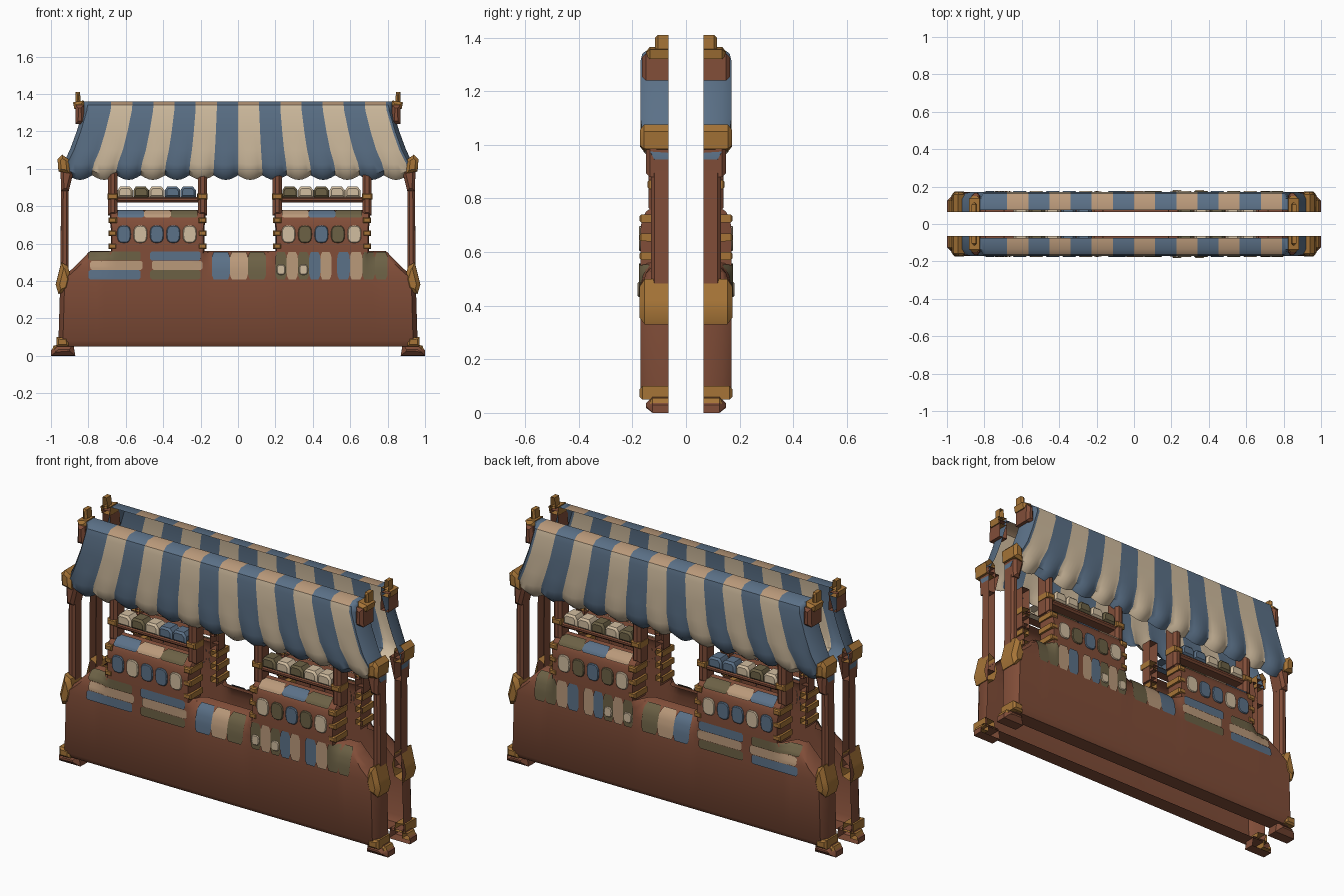
import bpy, bmesh, math

cube = bpy.data.objects.get("Cube")
if cube:
    bpy.data.objects.remove(cube)

INNER = 0.065   # open inner rim of each half


def material(name, rgb):
    m = bpy.data.materials.new(name)
    m.use_nodes = True
    m.diffuse_color = (*rgb, 1)
    m.node_tree.nodes["Principled BSDF"].inputs["Base Color"].default_value = (*rgb, 1)
    return m


BROWN = material("brown wood", (0.22, 0.075, 0.04))
GOLD = material("gold trim", (0.38, 0.175, 0.038))
BLUE = material("slate blue", (0.105, 0.165, 0.245))
BEIGE = material("beige cloth", (0.64, 0.51, 0.35))
TAN = material("tan cloth", (0.49, 0.32, 0.195))
OLIVE = material("olive", (0.15, 0.12, 0.06))


def finish(name, bm, mats):
    """Turn a bmesh into a smooth object repeated on the back."""
    me = bpy.data.meshes.new(name)
    bm.to_mesh(me)
    bm.free()
    for m in mats:
        me.materials.append(m)
    me.shade_smooth()
    me.set_sharp_from_angle(angle=math.radians(40))
    ob = bpy.data.objects.new(name, me)
    bpy.context.scene.collection.objects.link(ob)
    mod = ob.modifiers.new("Back half", "MIRROR")
    mod.use_axis = (False, True, False)
    mod.use_mirror_merge = False
    return ob


def shell(name, outline, depth, mat, bevel=0.015, start=INNER):
    """Front outline (x, z) pulled forward with a bevelled rim and open back."""
    pts = list(outline)
    area = sum(a[0] * b[1] - b[0] * a[1] for a, b in zip(pts, pts[1:] + pts[:1]))
    if area < 0:
        pts.reverse()
    bm = bmesh.new()
    face = bm.faces.new([bm.verts.new((x, -start, z)) for x, z in pts])
    bm.normal_update()
    for thick, push in ((0.0002, depth - start - bevel), (bevel, bevel)):
        bmesh.ops.inset_region(bm, faces=[face], thickness=thick, depth=push,
                               use_boundary=True, use_even_offset=True)
        bm.normal_update()
    return finish(name, bm, [mat])


def box(name, x0, x1, z0, z1, depth, mat, **kw):
    return shell(name, [(x0, z0), (x1, z0), (x1, z1), (x0, z1)], depth, mat, **kw)


def pot(name, x, z, rx, rz, depth, mat):
    """Rounded-square item bulging slightly from the surface behind it."""
    ring = []
    for i in range(16):
        c, s = math.cos(i * math.pi / 8), math.sin(i * math.pi / 8)
        ring.append((x + rx * math.copysign(abs(c) ** 0.7, c),
                     z + rz * math.copysign(abs(s) ** 0.7, s)))
    return shell(name, ring, depth, mat, bevel=0.004, start=depth - 0.008)


def sheet(name, rows, inside, mats, centre=0, paint=None, shape=None):
    """Sheet from rows (y, z, half width), top to bottom, with ends curled in."""
    cols = [(-1, INNER), (-1, 0.135), (-0.975, 1)] + [(f, 1) for f in inside]
    cols += [(0.975, 1), (1, 0.135), (1, INNER)]
    bm = bmesh.new()
    grid = []
    for r, (y, z, half) in enumerate(rows):
        line = []
        for f, cap in cols:
            dy, dz = shape(r, f) if shape else (0, 0)
            line.append(bm.verts.new((centre + f * half, -min(y + dy, cap), z + dz)))
        grid.append(line)
    for r in range(len(rows) - 1):
        for c in range(len(cols) - 1):
            fc = bm.faces.new((grid[r][c], grid[r + 1][c], grid[r + 1][c + 1], grid[r][c + 1]))
            if paint:
                fc.material_index = paint(r, (cols[c][0] + cols[c + 1][0]) / 2)
    return finish(name, bm, mats)


def front(rows, z):
    """Depth of a sheet at height z."""
    for (ya, za, _), (yb, zb, _) in zip(rows, rows[1:]):
        if zb <= z <= za and za > zb:
            return yb + (ya - yb) * (z - zb) / (za - zb)
    return rows[0][0]


def drape(name, depth, x0, x1, z0, z1, mat):
    """Thin rounded plate lying on a surface given by depth(x, z)."""
    bm = bmesh.new()
    n, grid = 8, []
    for i in range(n + 1):
        z = z1 + (z0 - z1) * i / n
        trim = 0.010 if i in (0, n) else 0.002 if i in (1, n - 1) else 0
        xs = [x0 + trim + (x1 - x0 - 2 * trim) * k / n for k in range(n + 1)]
        grid.append([bm.verts.new((x, -depth(x, z) - 0.006, z + 0.004)) for x in xs])
    for a, b in zip(grid, grid[1:]):
        for k in range(n):
            bm.faces.new((a[k], b[k], b[k + 1], a[k + 1]))
    return finish(name, bm, [mat])


# Striped awning with scalloped hem
STRIPES = 7.3
TOP = 0.825
roof_rows = [(0.075, 1.36, TOP), (0.135, 1.36, TOP), (0.163, 1.34, TOP),
             (0.17, 1.31, TOP * 1.005), (0.17, 1.2, TOP * 1.045), (0.17, 1.1, TOP * 1.09),
             (0.168, 1.03, TOP * 1.135), (0.158, 0.99, TOP * 1.15), (0.12, 0.965, TOP * 1.15)]
steps = [i / 6 for i in range(-42, 43)]


def hem(r, f):
    w = abs(math.sin(math.pi * f * STRIPES))
    return (0.012 * (w - 1) if r > 5 else 0, -0.025 * w * max(0, r - 5) / 3)


def stripe(r, f):
    i = max(-7, math.floor(f * STRIPES))
    return 0 if i % 2 else 2 if r < 2 else 1


sheet("awning", roof_rows, [s / STRIPES for s in steps], [BLUE, BEIGE, TAN],
      paint=stripe, shape=hem)

# Counter: rounded top edge, upright below the two display units
counter = [(0.075, 0.56, 0.79), (0.12, 0.552, 0.80), (0.15, 0.52, 0.83), (0.165, 0.47, 0.88),
           (0.17, 0.41, 0.95), (0.17, 0.08, 0.96), (0.15, 0.05, 0.955), (INNER, 0.05, 0.95)]


def upright(x, y):
    t = (0.29 - abs(abs(x) - 0.44)) / 0.05
    return (0.17 - y) * min(1, max(0, t))


def swell(r, f):
    y, z, half = counter[r]
    return (upright(f * half, y) if z > 0.3 else 0, 0)


def counter_depth(x, z):
    y = front(counter, z)
    return y + upright(x, y)


sheet("counter", counter, [i / 40 for i in range(-38, 39)], [BROWN], shape=swell)

# Goods laid out on the counter: stacked in rows, then side by side
for n, (x0, x1, stack) in enumerate([(-0.80, -0.52, (BLUE, TAN, OLIVE)),
                                     (-0.47, -0.20, (OLIVE, TAN, BLUE))]):
    for i, mat in enumerate(stack):
        drape(f"counter_roll_{n}_{i}", counter_depth, x0 + 0.01 * (i % 2), x1 + 0.01 * (i % 2),
              0.405 + 0.05 * i, 0.454 + 0.05 * i, mat)
for n, (x0, x1, row) in enumerate([(-0.14, 0.15, (BLUE, TAN, OLIVE)),
                                   (0.20, 0.50, (OLIVE, TAN, OLIVE, BLUE, TAN)),
                                   (0.53, 0.80, (BLUE, TAN, OLIVE, OLIVE))]):
    w = (x1 - x0) / len(row)
    for i, mat in enumerate(row):
        drape(f"counter_cloth_{n}_{i}", counter_depth, x0 + w * i, x0 + w * (i + 1),
              0.405, 0.55, mat)
for i, x in enumerate((0.23, 0.35)):
    pot(f"counter_jar_{i}", x, 0.46, 0.024, 0.028, 0.181, BEIGE)

# Two display units standing on the counter
units = [("right", -0.43, (BLUE, TAN, OLIVE), (BLUE, BEIGE, BLUE, BLUE, BEIGE),
          (BEIGE, OLIVE, BEIGE, BLUE, BLUE)),
         ("left", 0.45, (TAN, BLUE, OLIVE), (BEIGE, OLIVE, BLUE, OLIVE, BEIGE),
          (OLIVE, BEIGE, OLIVE, BEIGE, BEIGE))]
for side, cx, tops, pots, parcels in units:
    unit = [(0.075, 0.78, 0.255), (0.12, 0.772, 0.255), (0.15, 0.75, 0.255),
            (0.165, 0.72, 0.255), (0.17, 0.68, 0.25), (0.17, 0.55, 0.25)]
    sheet(f"{side}_unit", unit, [0], [BROWN], centre=cx)
    for i, mat in enumerate(tops):
        x = cx - 0.215 + 0.143 * i
        drape(f"{side}_top_cloth_{i}", lambda x, z: front(unit, z), x, x + 0.143,
              0.735, 0.776, mat)
    for i, mat in enumerate(pots):
        pot(f"{side}_pot_{i}", cx - 0.18 + 0.088 * i, 0.65, 0.037, 0.047, 0.176, mat)
    # Upper shelf with parcels
    box(f"{side}_shelf", cx - 0.24, cx + 0.24, 0.82, 0.85, 0.13, BROWN, bevel=0.01)
    for i, mat in enumerate(parcels):
        x = cx - 0.172 + 0.084 * i
        shell(f"{side}_parcel_{i}", [(x - 0.041, 0.846), (x + 0.041, 0.846), (x + 0.041, 0.885),
                                     (x + 0.024, 0.905), (x - 0.028, 0.905), (x - 0.041, 0.885)],
              0.135, mat, bevel=0.01)
    # Posts with tied bands
    for sx in (-1, 1):
        px = cx + sx * 0.24
        box(f"{side}_unit_post", px - 0.025, px + 0.025, 0.75, 0.99, 0.14, BROWN)
        box(f"{side}_shelf_bracket", px - 0.028, px + 0.028, 0.835, 0.868, 0.144, GOLD,
            bevel=0.006)
        for z in (0.585, 0.655, 0.725):
            box(f"{side}_post_band", px - 0.022, px + 0.022, z - 0.015, z + 0.015, 0.173,
                GOLD, bevel=0.006)

# Corner posts, metal fittings, feet and finials
for side, sx in (("left", 1), ("right", -1)):
    def corner(part, pts, depth, mat, **kw):
        shell(f"{side}_{part}", [(sx * x, z) for x, z in pts], depth, mat, **kw)

    corner("post", [(0.905, 0.4), (0.95, 0.4), (0.945, 1.03), (0.905, 1.03)], 0.13, BROWN,
           bevel=0.012)
    corner("post_bracket", [(0.905, 0.88), (0.945, 0.88), (0.95, 1.0), (0.875, 1.0)], 0.15, BROWN)
    corner("post_cap", [(0.90, 0.975), (0.96, 0.985), (0.965, 1.05), (0.94, 1.075), (0.905, 1.05)],
           0.172, GOLD)
    corner("post_collar", [(0.905, 0.35), (0.96, 0.33), (0.975, 0.38), (0.965, 0.42),
                           (0.945, 0.50), (0.91, 0.48), (0.89, 0.41)], 0.174, GOLD, bevel=0.02)
    corner("foot_band", [(0.905, 0.05), (0.97, 0.05), (0.97, 0.10), (0.91, 0.095)], 0.173, GOLD,
           bevel=0.01)
    corner("foot", [(0.87, 0), (1.0, 0), (1.0, 0.03), (0.97, 0.06), (0.88, 0.06)], 0.15, BROWN,
           bevel=0.025)
    corner("foot_toe", [(0.95, 0.02), (1.0, 0.02), (0.985, 0.055), (0.95, 0.06)], 0.135, GOLD,
           bevel=0.01)
    corner("roof_post", [(0.82, 1.24), (0.87, 1.24), (0.868, 1.34), (0.825, 1.34)], 0.165, BROWN)
    corner("finial_collar", [(0.82, 1.32), (0.875, 1.32), (0.882, 1.355), (0.825, 1.365)], 0.15,
           GOLD)
    corner("finial", [(0.84, 1.35), (0.868, 1.35), (0.868, 1.41), (0.845, 1.41)], 0.115, GOLD,
           bevel=0.01)
